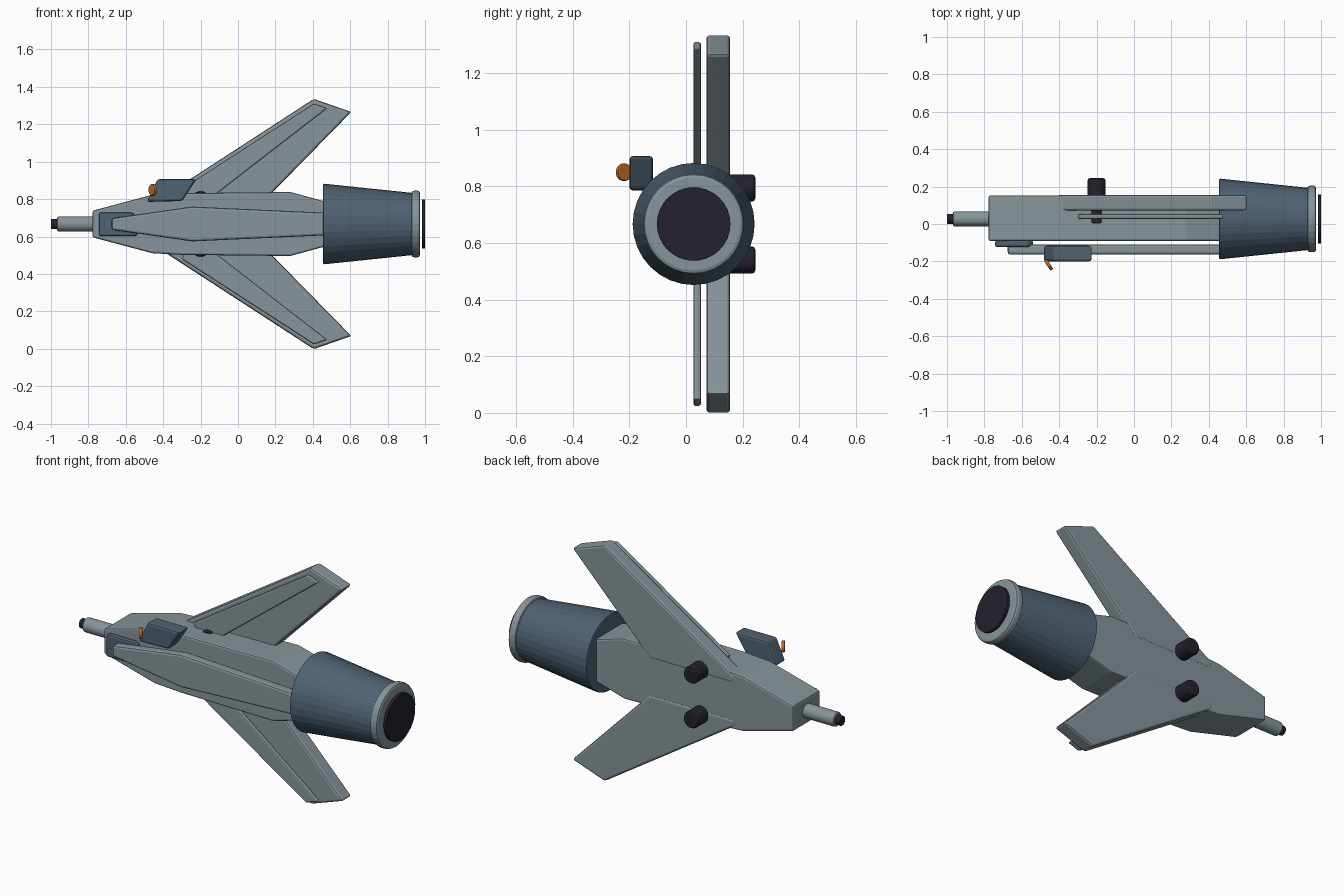
import bpy, bmesh, math
from mathutils import Vector

if "Cube" in bpy.data.objects:
    bpy.data.objects.remove(bpy.data.objects["Cube"])

MID_Z, AXIS_Y = 0.667, 0.027


def material(name, rgb):
    m = bpy.data.materials.new(name)
    m.diffuse_color = (*rgb, 1)
    m.use_nodes = True
    m.node_tree.nodes["Principled BSDF"].inputs["Base Color"].default_value = m.diffuse_color
    return m


GREY = material("hull grey", (0.238, 0.300, 0.325))
BLUE = material("slate blue", (0.078, 0.122, 0.170))
BLACK = material("near black", (0.017, 0.015, 0.025))
ORANGE = material("orange", (0.56, 0.14, 0.022))


def finish(name, bm, mat, bevel, segments=2):
    bmesh.ops.recalc_face_normals(bm, faces=bm.faces)
    mesh = bpy.data.meshes.new(name)
    bm.to_mesh(mesh)
    bm.free()
    ob = bpy.data.objects.new(name, mesh)
    bpy.context.collection.objects.link(ob)
    mesh.materials.append(mat)
    if bevel:
        mod = ob.modifiers.new("soft edges", 'BEVEL')
        mod.width = bevel
        mod.segments = segments
        mod.limit_method = 'ANGLE'
        mod.angle_limit = math.radians(25)
    return ob


def slab(name, profile, y0, y1, mat, bevel=0.01, flip=False):
    """Side outline in x and z, extruded along y; flip mirrors it about the axis."""
    bm = bmesh.new()
    pts = [(x, 2 * MID_Z - z if flip else z) for x, z in profile]
    face = bm.faces.new([bm.verts.new((x, y0, z)) for x, z in pts])
    out = bmesh.ops.extrude_face_region(bm, geom=[face])
    verts = [v for v in out["geom"] if isinstance(v, bmesh.types.BMVert)]
    bmesh.ops.translate(bm, verts=verts, vec=(0, y1 - y0, 0))
    return finish(name, bm, mat, bevel)


def rod(name, start, end, r0, r1, mat, bevel=0.006, sides=32):
    """Cylinder or cone between two points."""
    a, b = Vector(start), Vector(end)
    bm = bmesh.new()
    bmesh.ops.create_cone(bm, cap_ends=True, segments=sides, radius1=r0,
                          radius2=r1, depth=(b - a).length)
    rot = (b - a).to_track_quat('Z', 'Y').to_matrix()
    bmesh.ops.rotate(bm, verts=bm.verts, matrix=rot, cent=(0, 0, 0))
    bmesh.ops.translate(bm, verts=bm.verts, vec=(a + b) / 2)
    return finish(name, bm, mat, bevel)


def mirrored(top):
    return top + [(x, 2 * MID_Z - z) for x, z in reversed(top)]


# Hull and the raised panel on its front
slab("hull", mirrored([(-0.778, 0.738), (-0.46, 0.823), (-0.30, 0.832),
                       (0.28, 0.838), (0.50, 0.778)]), -0.09, 0.152, GREY)
slab("side_panel", mirrored([(-0.675, 0.698), (-0.245, 0.76), (0.50, 0.726)]),
     -0.163, -0.109, GREY, 0.012)

# Dark plate under the panel's nose
slab("nose_plate", [(-0.743, 0.728), (-0.565, 0.728), (-0.54, 0.70),
                    (-0.54, 0.602), (-0.743, 0.602)], -0.122, -0.088, BLUE)

# Swept wings, thin strips beside them and round pods at the roots
wing = [(-0.41, 0.807), (0.405, 1.336), (0.606, 1.266), (0.12, 0.77), (-0.40, 0.77)]
strip = [(-0.30, 0.855), (0.406, 1.311), (0.478, 1.286), (-0.15, 0.80), (-0.28, 0.80)]
for side, flip in (("upper", False), ("lower", True)):
    slab(side + "_wing", wing, 0.072, 0.156, GREY, 0.012, flip)
    slab(side + "_wing_strip", strip, 0.026, 0.053, GREY, 0.008, flip)
    z = 0.540 if flip else 0.794
    rod(side + "_pod", (-0.2, 0.0, z), (-0.2, 0.245, z), 0.048, 0.048, BLACK, 0.012, 24)

# Raised pod with its lamp
slab("lamp_pod", [(-0.43, 0.907), (-0.222, 0.907), (-0.298, 0.79), (-0.487, 0.785)],
     -0.20, -0.116, BLUE, 0.012)
lamp = Vector((-0.456, -0.219, 0.85))
tilt = Vector((0.83, 0.55, 0)) * 0.009
rod("lamp", lamp + tilt, lamp - tilt, 0.031, 0.031, ORANGE, 0.005, 24)

# Engine nozzle, end ring and dark exhaust
for name, x0, x1, r0, r1, mat, bevel in (
        ("nozzle", 0.455, 0.935, 0.216, 0.166, BLUE, 0.006),
        ("nozzle_ring", 0.927, 0.974, 0.178, 0.178, GREY, 0.014),
        ("exhaust", 0.984, 1.0, 0.13, 0.13, BLACK, 0),
        ("nose_barrel", -0.968, -0.76, 0.04, 0.04, GREY, 0.008),
        ("barrel_tip", -1.0, -0.96, 0.027, 0.027, BLACK, 0.005)):
    rod(name, (x0, AXIS_Y, MID_Z), (x1, AXIS_Y, MID_Z), r0, r1, mat, bevel)
